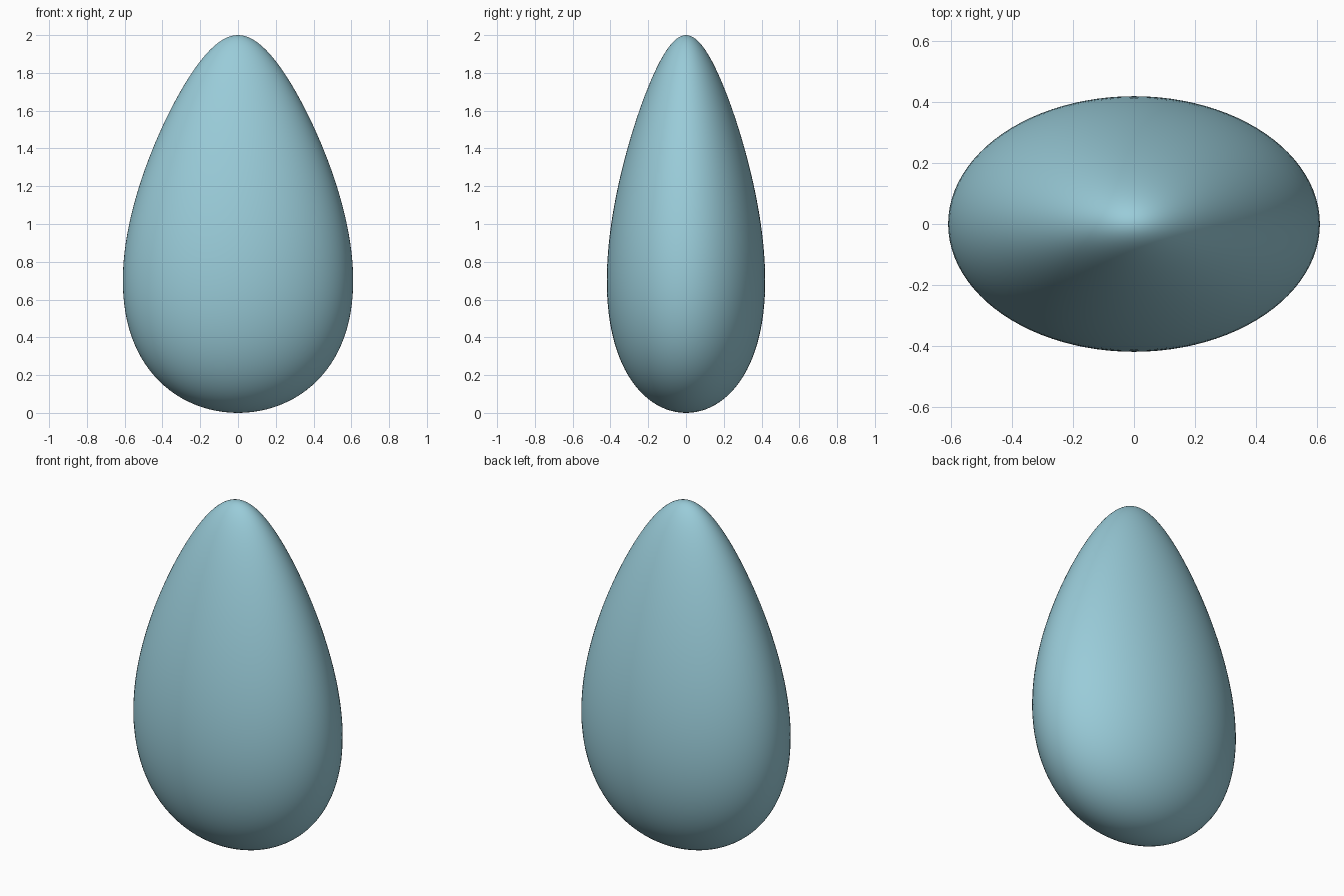
import bpy
import math

if "Cube" in bpy.data.objects:
    bpy.data.objects.remove(bpy.data.objects["Cube"])

# Egg body: a sphere tapered towards the top and flattened front to back
HALF_X, HALF_Y, TAPER = 0.576, 0.396, 0.366
bpy.ops.mesh.primitive_uv_sphere_add(segments=96, ring_count=64, radius=1)
egg = bpy.context.object
egg.name = "egg_body"
for v in egg.data.vertices:
    x, y, u = v.co
    k = 1 - TAPER * u
    v.co = (x * HALF_X * k, y * HALF_Y * k, u + 1)
bpy.ops.object.shade_smooth()

# Pale blue shell colour
mat = bpy.data.materials.new("pale_blue")
mat.diffuse_color = (0.32, 0.60, 0.69, 1)
mat.use_nodes = True
mat.node_tree.nodes["Principled BSDF"].inputs["Base Color"].default_value = mat.diffuse_color
egg.data.materials.append(mat)
